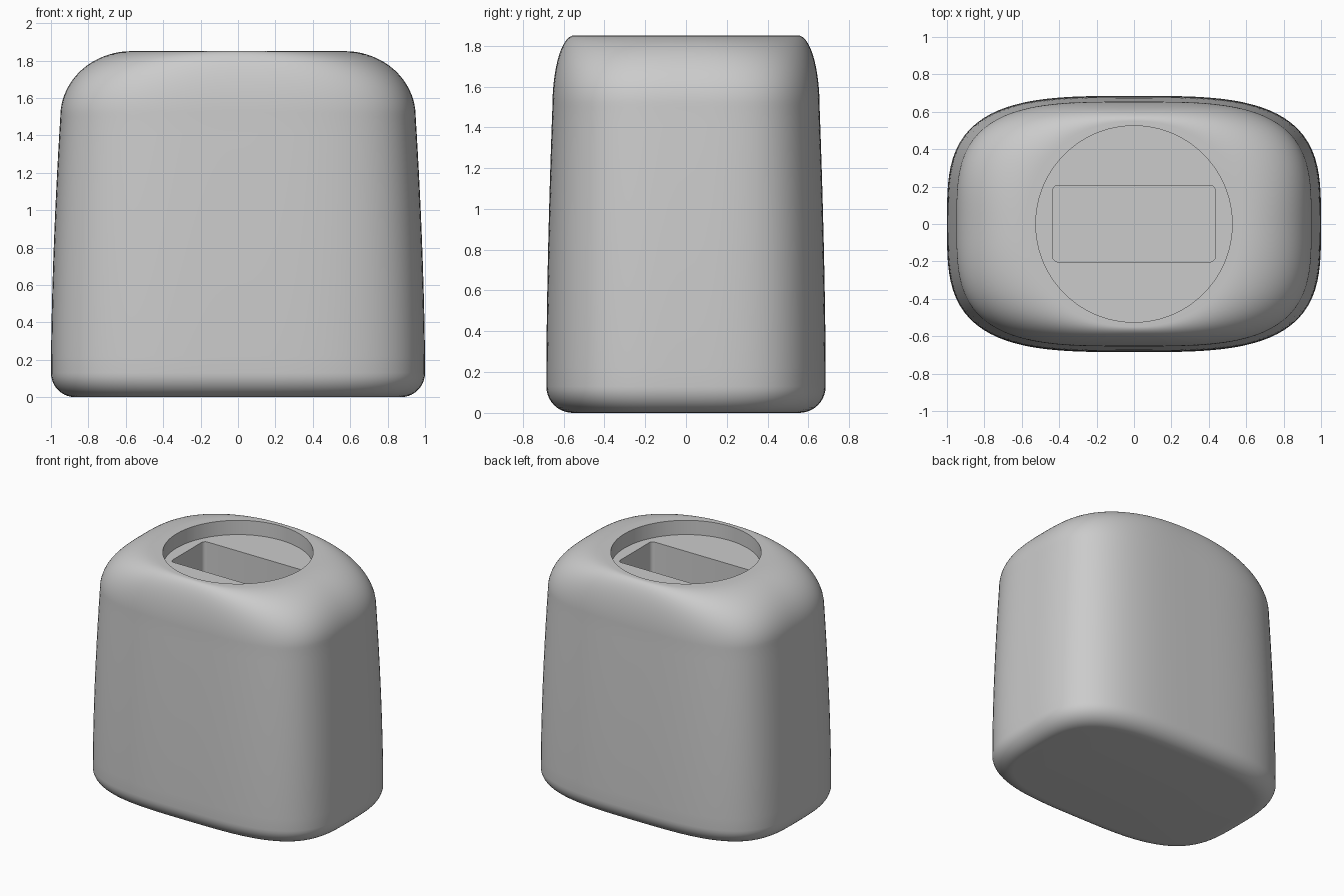
import bpy, bmesh
from math import sin, cos, pi, radians

SEGMENTS = 144
WALL_TOP, HEIGHT = 1.5, 1.85
FOOT_RADIUS = 0.13
RIM_RADIUS, RECESS_FLOOR = 0.525, 1.74
SQUARENESS = 3.4
CROWN_X, CROWN_Y, CROWN_POWER = 0.57, 0.55, 2.2

cube = bpy.data.objects.get("Cube")
if cube:
    bpy.data.objects.remove(cube, do_unlink=True)

grey = bpy.data.materials.new("matt grey")
grey.use_nodes = True
colour = (0.6, 0.6, 0.6, 1)
grey.diffuse_color = colour
grey.node_tree.nodes["Principled BSDF"].inputs["Base Color"].default_value = colour


def ring(bm, a, b, power, z):
    """Superellipse loop with half widths a and b."""
    verts = []
    for i in range(SEGMENTS):
        t = 2 * pi * i / SEGMENTS
        r = (abs(cos(t) / a) ** power + abs(sin(t) / b) ** power) ** (-1 / power)
        verts.append(bm.verts.new((r * cos(t), r * sin(t), z)))
    return verts


def to_object(name, bm):
    bmesh.ops.recalc_face_normals(bm, faces=bm.faces)
    mesh = bpy.data.meshes.new(name)
    bm.to_mesh(mesh)
    bm.free()
    mesh.materials.append(grey)
    obj = bpy.data.objects.new(name, mesh)
    bpy.context.collection.objects.link(obj)
    return obj


# Cross-sections from the base to the recess floor
sections = []
for i in range(11):                       # rounded foot
    t = pi / 2 * i / 10
    inset = FOOT_RADIUS * (1 - sin(t))
    sections.append((1 - inset, 0.685 - inset, SQUARENESS, FOOT_RADIUS * (1 - cos(t))))
for i in range(1, 16):                    # gently tapering wall
    u = i / 15
    z = FOOT_RADIUS + (WALL_TOP - FOOT_RADIUS) * u
    sections.append((1 - 0.05 * u ** 1.7, 0.685 - 0.03 * u ** 1.7, SQUARENESS, z))
wall_x, wall_y = sections[-1][:2]
for i in range(1, 25):                    # shoulder rolling in to the crown
    t = pi / 2 * i / 24
    sections.append((CROWN_X + (wall_x - CROWN_X) * cos(t),
                     CROWN_Y + (wall_y - CROWN_Y) * cos(t),
                     CROWN_POWER + (SQUARENESS - CROWN_POWER) * cos(t),
                     WALL_TOP + (HEIGHT - WALL_TOP) * sin(t)))
for z in (HEIGHT, RECESS_FLOOR):          # round rim and recess wall
    sections.append((RIM_RADIUS, RIM_RADIUS, 2, z))

# Body with round recess
bm = bmesh.new()
rings = [ring(bm, *s) for s in sections]
for low, high in zip(rings, rings[1:]):
    for i in range(SEGMENTS):
        j = (i + 1) % SEGMENTS
        bm.faces.new((low[i], low[j], high[j], high[i]))
bm.faces.new(rings[0])
bm.faces.new(rings[-1])
body = to_object("body", bm)

# Rectangular slot cutter with rounded upright corners
bm = bmesh.new()
bmesh.ops.create_cube(bm, size=1)
bmesh.ops.scale(bm, vec=(0.87, 0.41, 0.8), verts=bm.verts)
bmesh.ops.translate(bm, vec=(0, 0.002, 1.55), verts=bm.verts)
upright = [e for e in bm.edges if abs(e.verts[0].co.z - e.verts[1].co.z) > 0.1]
bmesh.ops.bevel(bm, geom=upright, offset=0.03, segments=5, profile=0.5, affect='EDGES')
cutter = to_object("slot_cutter", bm)
cutter.hide_render = True

# Cut the slot, then shade
cut = body.modifiers.new("slot", 'BOOLEAN')
cut.operation = 'DIFFERENCE'
cut.solver = 'EXACT'
cut.object = cutter
bpy.ops.object.select_all(action='DESELECT')
body.select_set(True)
bpy.context.view_layer.objects.active = body
bpy.ops.object.modifier_apply(modifier=cut.name)
bpy.data.objects.remove(cutter, do_unlink=True)
bpy.ops.object.shade_smooth_by_angle(angle=radians(35))
